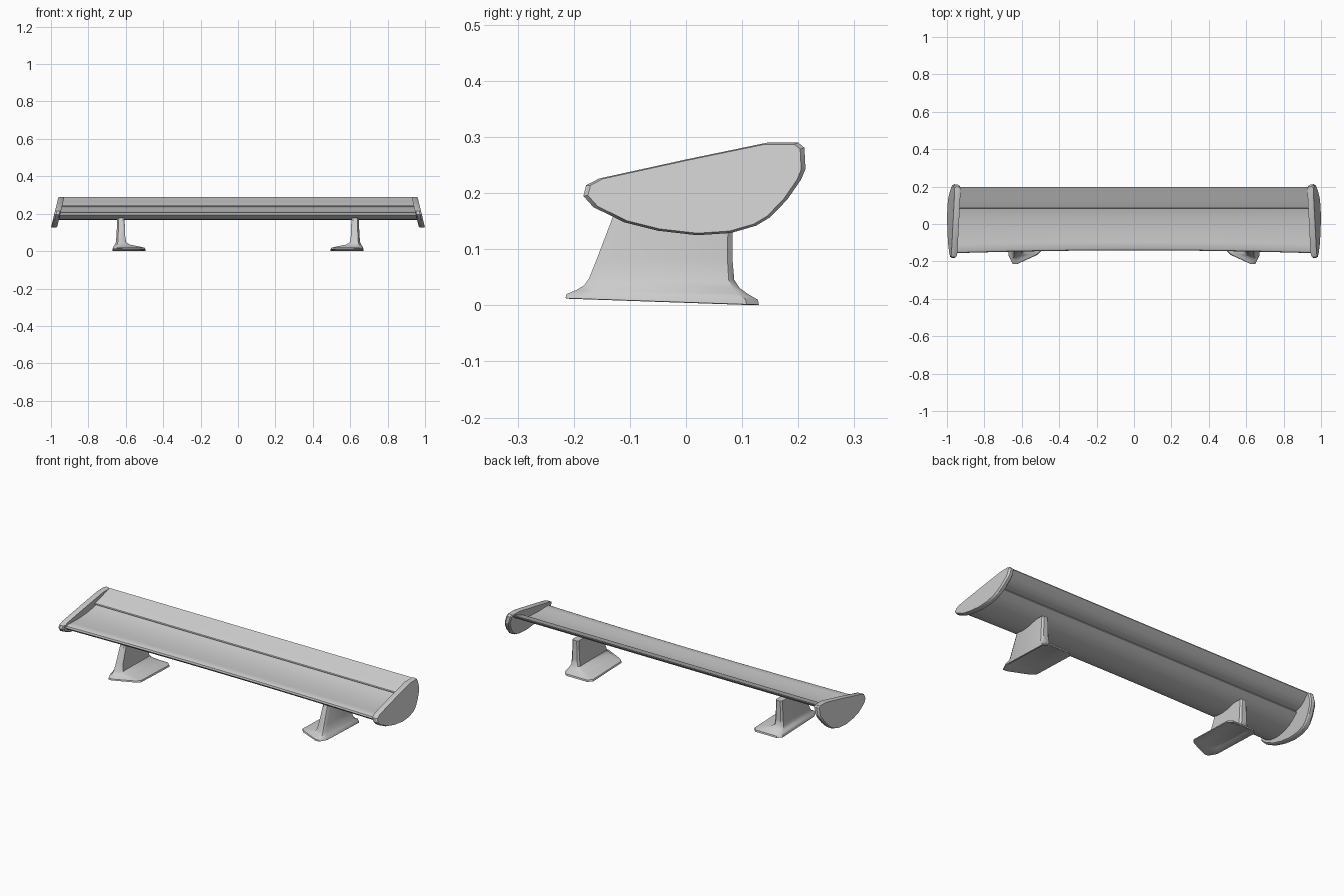
import bpy, bmesh, math
from mathutils import Vector

if "Cube" in bpy.data.objects:
    bpy.data.objects.remove(bpy.data.objects["Cube"])


def loft(name, rings, angle=30, mirror=False):
    """Skin closed rings of points, cap both ends, optionally mirror across x."""
    bm = bmesh.new()
    loops = [[bm.verts.new(p) for p in ring] for ring in rings]
    n = len(loops[0])
    for a, b in zip(loops, loops[1:]):
        for i in range(n):
            j = (i + 1) % n
            bm.faces.new((a[i], a[j], b[j], b[i]))
    bm.faces.new(loops[0][::-1])
    bm.faces.new(loops[-1])
    bmesh.ops.recalc_face_normals(bm, faces=bm.faces)
    mesh = bpy.data.meshes.new(name)
    bm.to_mesh(mesh)
    bm.free()
    obj = bpy.data.objects.new(name, mesh)
    bpy.context.collection.objects.link(obj)
    bpy.ops.object.select_all(action='DESELECT')
    bpy.context.view_layer.objects.active = obj
    obj.select_set(True)
    bpy.ops.object.shade_smooth_by_angle(angle=math.radians(angle))
    if mirror:
        mod = obj.modifiers.new("Mirror", 'MIRROR')
        mod.use_axis = (True, False, False)
    return obj


def wing(name, profile, half_span, bow, steps=16):
    """Sweep a (y, z) section across x; the leading edge bows back at the centre."""
    ys = [p[0] for p in profile]
    lo, hi = min(ys), max(ys)
    rings = []
    for k in range(steps + 1):
        t = 2 * k / steps - 1
        rings.append([(t * half_span,
                       y + bow * (1 - t * t) * (hi - y) / (hi - lo), z)
                      for y, z in profile])
    return loft(name, rings, 40)


# Main wing, an inverted aerofoil
wing("main_wing", [
    (-0.156, 0.194), (-0.153, 0.204), (-0.143, 0.209), (-0.11, 0.208),
    (-0.05, 0.206), (0.02, 0.211), (0.07, 0.220), (0.10, 0.229),
    (0.10, 0.225), (0.07, 0.206), (0.03, 0.185), (-0.02, 0.171),
    (-0.07, 0.166), (-0.11, 0.170), (-0.14, 0.180)], 0.958, 0.015)

# Raised rear flap
wing("rear_flap", [
    (0.084, 0.238), (0.086, 0.244), (0.095, 0.249), (0.14, 0.265),
    (0.197, 0.289), (0.198, 0.284), (0.165, 0.258), (0.135, 0.241),
    (0.11, 0.233), (0.093, 0.232)], 0.940, 0.0)

# End plates, leaning outwards towards the bottom
outline = [
    (-0.183, 0.195), (-0.178, 0.214), (-0.155, 0.226), (0.0, 0.260),
    (0.145, 0.290), (0.200, 0.290), (0.211, 0.281), (0.213, 0.243),
    (0.205, 0.224), (0.180, 0.188), (0.150, 0.157), (0.125, 0.142),
    (0.080, 0.129), (0.020, 0.125), (-0.050, 0.133), (-0.110, 0.148),
    (-0.165, 0.175)]


def plate_ring(depth, scale):
    cy, cz = 0.02, 0.215
    ring = []
    for y, z in outline:
        y, z = cy + (y - cy) * scale, cz + (z - cz) * scale
        ring.append((0.96 + (0.29 - z) * 0.243 - depth, y, z))
    return ring


loft("end_plate", [plate_ring(0.032, 0.95), plate_ring(0.026, 0.99),
                   plate_ring(0.010, 1.0), plate_ring(0.0, 0.96)], 25, True)


# Mounting struts: a thin pylon flaring into an inward-reaching foot
def strut_ring(z, x0, x1, y0, y1, slant, cut):
    pts = [(x1, y0 + 2 * cut), (x1 - cut, y0), (x1 - 2 * cut, y0),
           (x0 + cut, y0 + slant), (x0, y0 + slant + cut),
           (x0, y1 - cut), (x0 + cut, y1), (x1 - cut, y1), (x1, y1 - cut)]
    tilt = max(0.0, 1 - z / 0.06) * 0.012
    return [(x, y, z + tilt * (0.13 - y) / 0.345) for x, y in pts]


loft("strut", [
    strut_ring(0.016, 0.55, 0.645, -0.17, 0.09, 0.03, 0.015),
    strut_ring(0.000, 0.505, 0.662, -0.208, 0.122, 0.05, 0.022),
    strut_ring(0.001, 0.495, 0.670, -0.215, 0.130, 0.05, 0.022),
    strut_ring(0.010, 0.498, 0.669, -0.213, 0.128, 0.05, 0.022),
    strut_ring(0.020, 0.535, 0.664, -0.195, 0.110, 0.035, 0.018),
    strut_ring(0.030, 0.580, 0.659, -0.182, 0.096, 0.015, 0.013),
    strut_ring(0.045, 0.598, 0.653, -0.173, 0.086, 0.004, 0.010),
    strut_ring(0.080, 0.603, 0.650, -0.160, 0.083, 0.0, 0.009),
    strut_ring(0.185, 0.607, 0.645, -0.120, 0.083, 0.0, 0.008)], 40, True)
